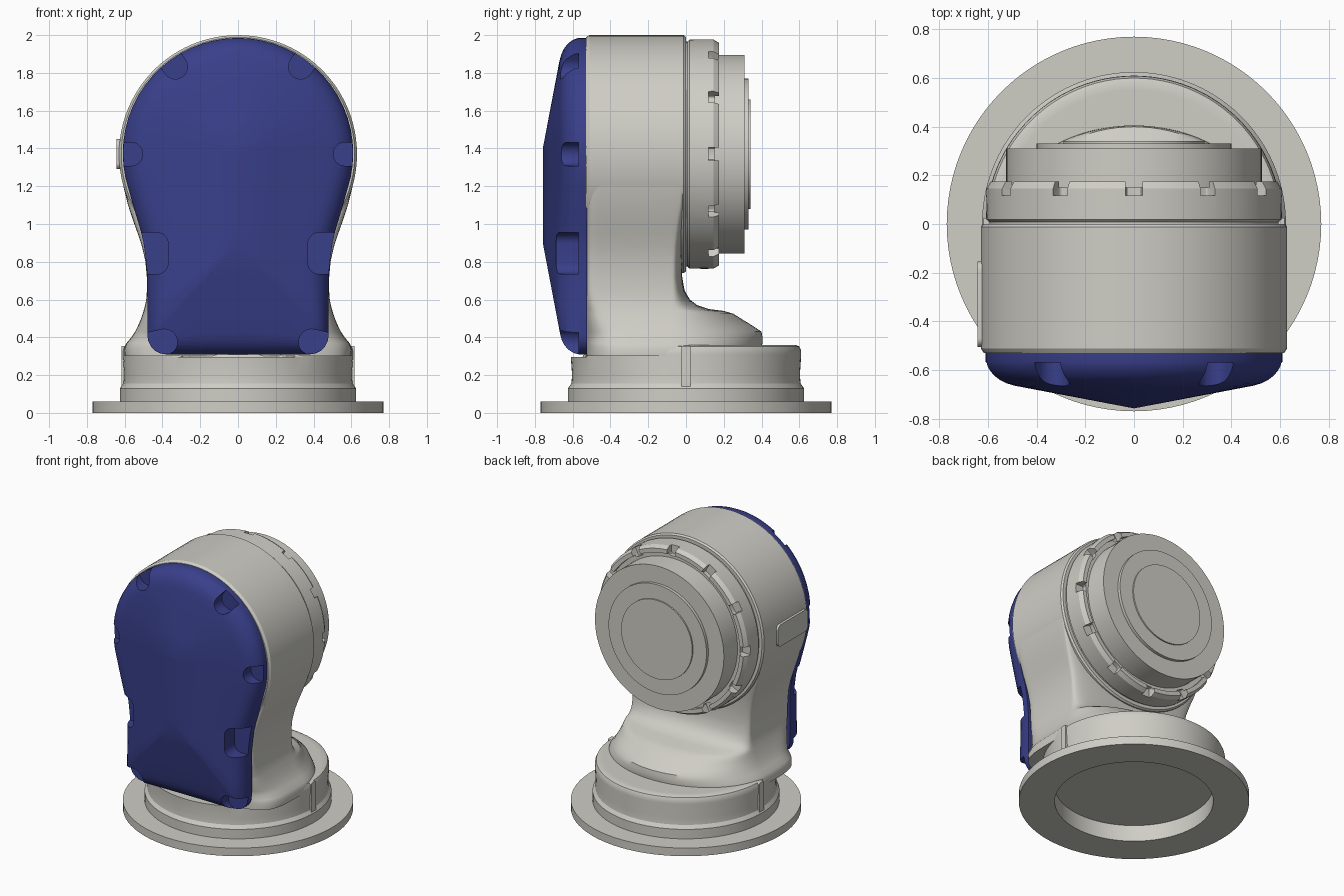
import bpy, bmesh, math
from math import sin, cos, pi, hypot

if "Cube" in bpy.data.objects:
    bpy.data.objects.remove(bpy.data.objects["Cube"])


def material(name, rgb):
    m = bpy.data.materials.new(name)
    m.diffuse_color = (*rgb, 1)
    m.use_nodes = True
    m.node_tree.nodes["Principled BSDF"].inputs["Base Color"].default_value = m.diffuse_color
    return m


GREY = material("warm light grey", (0.62, 0.61, 0.56))
BLUE = material("deep blue", (0.04, 0.05, 0.255))


def finish(bm, name, mat):
    bmesh.ops.remove_doubles(bm, verts=bm.verts, dist=1e-5)
    bmesh.ops.recalc_face_normals(bm, faces=bm.faces)
    me = bpy.data.meshes.new(name)
    bm.to_mesh(me)
    bm.free()
    ob = bpy.data.objects.new(name, me)
    bpy.context.collection.objects.link(ob)
    if mat:
        me.materials.append(mat)
    return ob


def smooth(ob, angle=30):
    bpy.ops.object.select_all(action='DESELECT')
    ob.select_set(True)
    bpy.context.view_layer.objects.active = ob
    bpy.ops.object.shade_smooth_by_angle(angle=math.radians(angle))


def skin(loops, bm=None, caps=True):
    """Bridge equal closed loops of points."""
    bm = bm or bmesh.new()
    rows = [[bm.verts.new(p) for p in lp] for lp in loops]
    n = len(rows[0])
    for a, b in zip(rows, rows[1:]):
        for i in range(n):
            bm.faces.new((a[i], a[(i + 1) % n], b[(i + 1) % n], b[i]))
    if caps:
        bm.faces.new(rows[0])
        bm.faces.new(rows[-1])
    return bm


def lathe(profile, axis='z', zc=0.0, n=96):
    loops = []
    for r, h in profile:
        ring = [(r * cos(2 * pi * i / n), r * sin(2 * pi * i / n)) for i in range(n)]
        loops.append([(u, v, h) if axis == 'z' else (u, h, v + zc) for u, v in ring])
    return skin(loops, caps=False)


def rounded_rect(cu, cv, hu, hv, r, ang=0.0, n=8):
    pts = []
    for k, (su, sv) in enumerate(((1, 1), (-1, 1), (-1, -1), (1, -1))):
        for i in range(n + 1):
            a = (k + i / n) * pi / 2
            u, v = su * (hu - r) + r * cos(a), sv * (hv - r) + r * sin(a)
            pts.append((cu + u * cos(ang) - v * sin(ang), cv + u * sin(ang) + v * cos(ang)))
    return pts


def prism(pts, a, b, axis='y', bm=None):
    f = (lambda u, v, d: (u, d, v)) if axis == 'y' else (lambda u, v, d: (d, u, v))
    return skin([[f(u, v, d) for u, v in pts] for d in (a, b)], bm)


def cut(ob, cutter):
    cutter.hide_render = True
    mod = ob.modifiers.new("notches", 'BOOLEAN')
    mod.operation, mod.solver, mod.object = 'DIFFERENCE', 'EXACT', cutter
    bpy.context.view_layer.update()
    dg = bpy.context.evaluated_depsgraph_get()
    me = bpy.data.meshes.new_from_object(ob.evaluated_get(dg))
    ob.modifiers.clear()
    ob.data = me
    bpy.data.objects.remove(cutter)


ZC = 1.37  # height of the joint axis

# Base: flange, stepped collar and shallow recess underneath
bm = lathe([(0, .12), (.53, .12), (.53, 0), (.77, 0), (.77, .06), (.625, .06), (.625, .13),
            (.607, .155), (.603, .2), (.61, .31), (.608, .335), (.6, .352), (.58, .36),
            (.55, .36), (.5, .36), (0, .36)])
for v in bm.verts:  # front of collar is lowered beneath the cover
    if v.co.y < -.5:
        v.co.z = min(v.co.z, .295)
smooth(finish(bm, "base_flange", GREY))

# Small vertical ribs on both sides of the collar
for s, side in ((1, "right"), (-1, "left")):
    finish(prism(rounded_rect(0, .207, .024, .147, .008), s * .58, s * .618, 'x'),
           "collar_rib_" + side, GREY)

# Neck: lofted sections (z, half width, back y, front squareness, back squareness)
NECK = [(.30, .60, .40, 5, 2), (.345, .602, .40, 5, 2), (.37, .59, .405, 5, 2),
        (.40, .565, .405, 5, 2), (.43, .545, .40, 6, 2), (.46, .53, .355, 7, 2),
        (.50, .513, .29, 9, 2.1), (.525, .505, .25, 10, 2.2), (.54, .50, .20, 11, 2.3),
        (.55, .497, .12, 12, 2.4), (.57, .492, .06, 14, 2.5), (.60, .486, .02, 18, 2.7),
        (.65, .482, -.008, 24, 3), (.72, .483, -.02, 24, 3), (.80, .49, -.02, 24, 3.2),
        (.88, .508, -.02, 24, 3.7), (.95, .531, -.015, 24, 4.5), (1.02, .556, -.01, 24, 6),
        (1.1, .582, -.005, 24, 9), (1.2, .607, -.005, 24, 16), (1.3, .622, -.005, 24, 24)]


def neck_section(z, w, yb, nf, nb, n=96, yc=-.08, yf=-.528):
    pts = []
    for i in range(n):
        t = 2 * pi * i / n
        c, s = cos(t), sin(t)
        e, d = (2 / nb, yb - yc) if s > 0 else (2 / nf, yc - yf)
        c, s = (0 if abs(c) < 1e-9 else c), (0 if abs(s) < 1e-9 else s)
        pts.append((math.copysign(w * abs(c) ** e, c), yc + math.copysign(d * abs(s) ** e, s), z))
    return pts


smooth(finish(skin([neck_section(*s) for s in NECK]), "neck", GREY), 40)

# Round housing around the joint
smooth(finish(lathe([(0, -.53), (.618, -.53), (.63, -.512), (.63, -.012), (.62, 0), (0, 0)],
                    'y', ZC), "joint_housing", GREY))

# Rear ring and output discs, with twelve notches
ring = finish(lathe([(0, -.03), (.595, -.03), (.595, .008), (.606, .018), (.608, .145), (.59, .175),
                     (.56, .175), (.56, .15), (.526, .15), (.526, .31), (.40, .31), (.40, .332),
                     (.29, .332), (.29, .342), (0, .342)], 'y', ZC), "rear_ring", GREY)
bm = bmesh.new()
for k in range(12):
    a = k * pi / 6
    prism(rounded_rect(.61 * cos(a), ZC + .61 * sin(a), .066, .034, .012, a, 3), .118, .25, 'y', bm)
cut(ring, finish(bm, "ring_cutter", None))
smooth(ring)

# Side plate on the left of the housing
smooth(finish(prism(rounded_rect(-.33, ZC, .175, .08, .035), -.6, -.643, 'x'), "side_plate", GREY))

# Blue front cover: keyhole outline, rounded rim, shallow roof-like front
half = [(.61 * cos(math.radians(a)), 1.375 + .61 * sin(math.radians(a))) for a in range(84, -23, -6)]
half += [(.55, 1.08), (.532, 1.02), (.514, .96), (.5, .9), (.49, .83), (.483, .76), (.48, .68),
         (.48, .55), (.48, .41)]
half += [(.38 + .1 * cos(a), .41 - .1 * sin(a)) for a in (pi / 10 * k for k in range(1, 6))]
half += [(.25, .31), (.12, .31)]
outline = [(0, 1.985)] + half + [(0, .31)] + [(-x, z) for x, z in reversed(half)]


def roof(x, z):
    if z > 1.4:
        d = hypot(x, z - 1.4)
    else:
        d = max(abs(x), .9 - z)
    return -.758 + .19 * d


def cover_loop(inset, rise, t):
    pts = []
    for x, z in outline:
        sz = min(max(z, .9), 1.4)
        length = hypot(x, z - sz)
        k = inset / length
        k += (1 - k) * t
        px, pz = x * (1 - k), z + (sz - z) * k
        pts.append((px, -.525 + (roof(px, pz) + .525) * rise, pz))
    return pts


RIM = [(0, 0, 0), (0, .35, 0), (.005, .5, 0), (.016, .66, 0), (.033, .8, 0), (.056, .91, 0),
       (.085, .975, 0), (.12, 1, 0), (.12, 1, .3), (.12, 1, .65), (.12, 1, 1)]
bm = skin([cover_loop(*r) for r in RIM], caps=False)
bm.verts.ensure_lookup_table()
bm.faces.new(bm.verts[:len(outline)])
cover = finish(bm, "front_cover", BLUE)

# Screw pockets around the cover rim
bm = bmesh.new()
for s in (1, -1):
    for cx, cz, hu, hv, r, ang in ((.375, 1.892, .138, .065, .064, math.radians(54)),
                                   (.625, ZC, .12, .062, .061, 0),
                                   (.52, .845, .15, .11, .06, 0),
                                   (.46, .36, .14, .068, .066, math.radians(-12))):
        pts = rounded_rect(cx, cz, hu, hv, r, ang)
        prism([(s * x, z) for x, z in pts], -.9, -.57, 'y', bm)
cut(cover, finish(bm, "pocket_cutter", None))
smooth(cover, 35)
